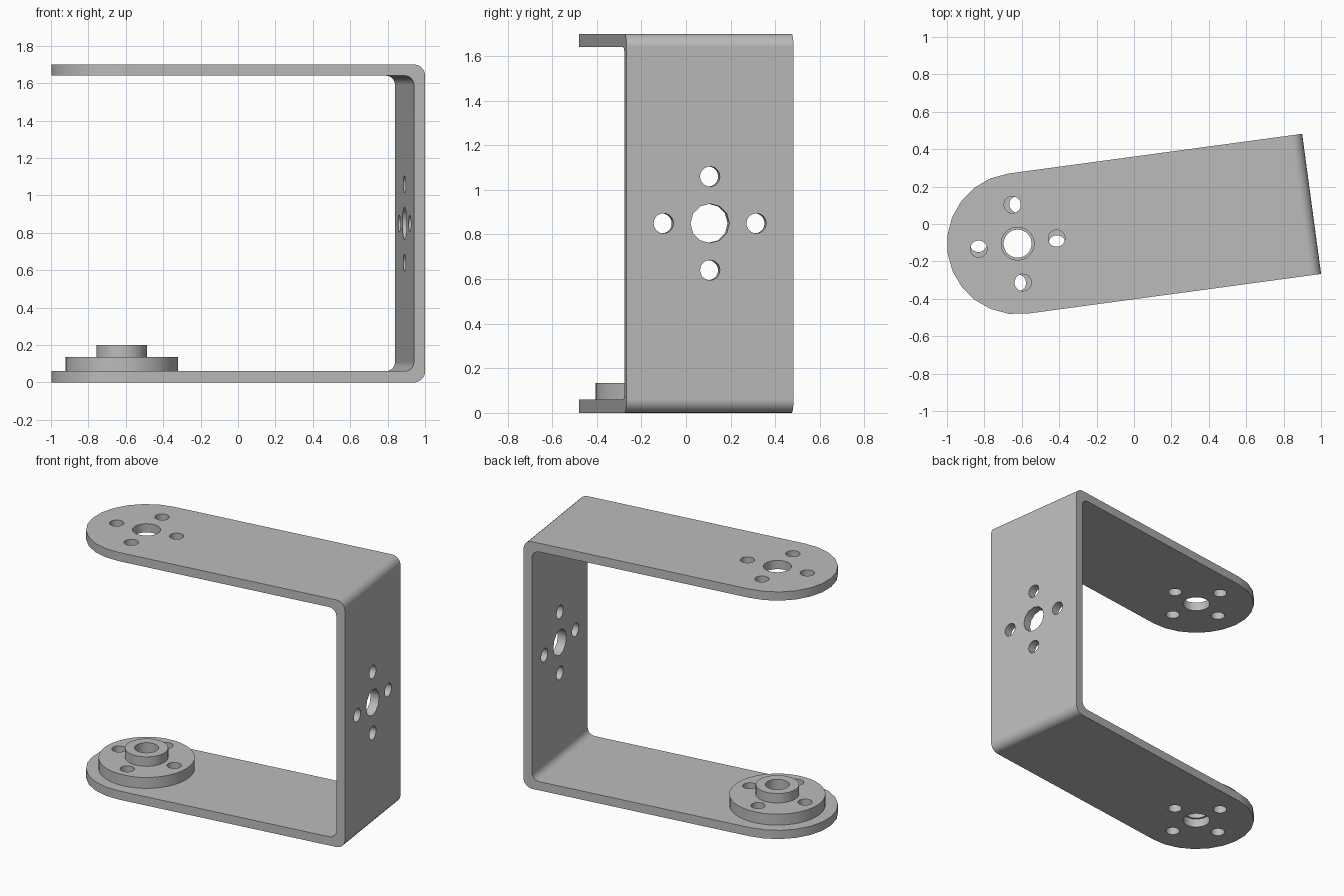
import bpy, bmesh
from math import sin, cos, pi, radians
from mathutils import Matrix, Vector

cube = bpy.data.objects.get("Cube")
if cube:
    bpy.data.objects.remove(cube, do_unlink=True)

R = 0.378            # half width of the strap
LENGTH = 1.586       # pivot to outer wall
HEIGHT = 1.70
T = 0.06             # strap thickness
PITCH = 0.21         # bolt circle radius
PIVOT = Vector((-0.622, -0.105, 0))
TURN = radians(7.7)

grey = bpy.data.materials.new("satin grey")
grey.use_nodes = True
grey.diffuse_color = (0.5, 0.5, 0.5, 1)
grey.node_tree.nodes["Principled BSDF"].inputs["Base Color"].default_value = (0.5, 0.5, 0.5, 1)


def to_object(name, bm):
    bmesh.ops.recalc_face_normals(bm, faces=bm.faces)
    mesh = bpy.data.meshes.new(name)
    bm.to_mesh(mesh)
    bm.free()
    mesh.materials.append(grey)
    obj = bpy.data.objects.new(name, mesh)
    bpy.context.collection.objects.link(obj)
    return obj


def prism(name, points, direction):
    bm = bmesh.new()
    face = bm.faces.new([bm.verts.new(p) for p in points])
    new = bmesh.ops.extrude_face_region(bm, geom=[face])["geom"]
    bmesh.ops.translate(bm, vec=direction,
                        verts=[g for g in new if isinstance(g, bmesh.types.BMVert)])
    return to_object(name, bm)


def arc(cx, cz, r, start, end, steps):
    angles = [radians(start + (end - start) * i / steps) for i in range(steps + 1)]
    return [(cx + r * cos(a), cz + r * sin(a)) for a in angles]


def add_holes(bm, frame, bore, sides):
    """Four bolt holes around an optional central bore, along the frame's z."""
    spots = [(PITCH * cos(i * pi / 2), PITCH * sin(i * pi / 2), 0.045, 20) for i in range(4)]
    if bore:
        spots.append((0, 0, bore, sides))
    for x, y, r, n in spots:
        bmesh.ops.create_cone(bm, cap_ends=True, segments=n, radius1=r, radius2=r, depth=1,
                              matrix=frame @ Matrix.Translation((x, y, 0)))


def apply_boolean(obj, cutter, operation):
    mod = obj.modifiers.new(operation.title(), 'BOOLEAN')
    mod.operation, mod.solver, mod.object = operation, 'EXACT', cutter
    bpy.context.view_layer.objects.active = obj
    bpy.ops.object.modifier_apply(modifier=mod.name)
    bpy.data.objects.remove(cutter, do_unlink=True)


def finish(obj):
    bpy.ops.object.select_all(action='DESELECT')
    obj.select_set(True)
    bpy.context.view_layer.objects.active = obj
    bpy.ops.object.shade_smooth_by_angle(angle=radians(32))
    obj.modifiers.new("Flat Normals", 'WEIGHTED_NORMAL').keep_sharp = True


# Bent strap: U profile with rounded bends, swept across the width
ro, ri = 0.06, 0.05
xo, xi = LENGTH - ro, LENGTH - T - ri
back = -R - 0.1
profile = ([(back, 0)] + arc(xo, ro, ro, -90, 0, 6)
           + arc(xo, HEIGHT - ro, ro, 0, 90, 6)
           + [(back, HEIGHT), (back, HEIGHT - T)]
           + arc(xi, HEIGHT - T - ri, ri, 90, 0, 6)
           + arc(xi, T + ri, ri, 0, -90, 6) + [(back, T)])
bracket = prism("u_bracket", [(x, -R, z) for x, z in profile], (0, 2 * R, 0))

# Rounded arm ends
outline = arc(0, 0, R, 90, 270, 12) + [(2, -R), (2, R)]
stadium = prism("end_trim", [(x, y, -0.2) for x, y in outline], (0, 0, HEIGHT + 0.4))
apply_boolean(bracket, stadium, 'INTERSECT')

# Bolt holes through both arms and the wall
bm = bmesh.new()
for z in (0, HEIGHT):
    add_holes(bm, Matrix.Translation((0, 0, z)), 0.088, 24)
add_holes(bm, Matrix.Translation((LENGTH, 0, HEIGHT / 2)) @ Matrix.Rotation(pi / 2, 4, 'Y'),
          0.088, 12)
apply_boolean(bracket, to_object("hole_cutter", bm), 'DIFFERENCE')
bracket.location = PIVOT
bracket.rotation_euler.z = TURN
finish(bracket)

# Flanged hub on the lower arm: revolved section with four bolt holes
section = [(0.075, T), (0.3, T), (0.3, 0.135), (0.135, 0.135), (0.135, 0.2), (0.075, 0.2)]
bm = bmesh.new()
verts = [bm.verts.new((x, 0, z)) for x, z in section]
edges = [bm.edges.new((verts[i - 1], verts[i])) for i in range(len(verts))]
bmesh.ops.spin(bm, geom=verts + edges, cent=(0, 0, 0), axis=(0, 0, 1),
               angle=2 * pi, steps=40)
bmesh.ops.remove_doubles(bm, verts=bm.verts, dist=0.0001)
hub = to_object("hub_flange", bm)
bm = bmesh.new()
add_holes(bm, Matrix.Identity(4), None, 0)
apply_boolean(hub, to_object("hub_cutter", bm), 'DIFFERENCE')
hub.location = PIVOT
finish(hub)
